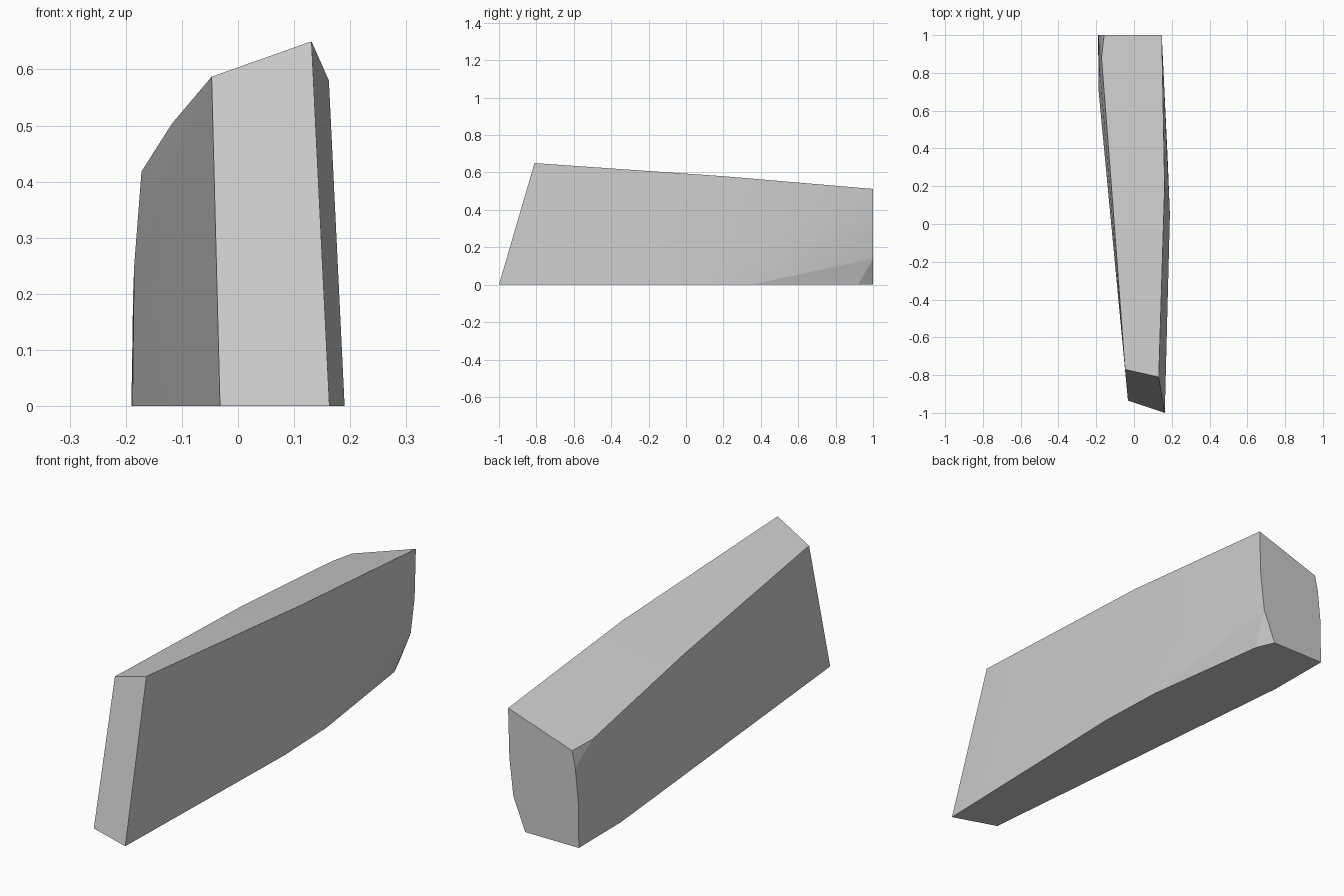
import bpy, bmesh, math

if "Cube" in bpy.data.objects:
    bpy.data.objects.remove(bpy.data.objects["Cube"])

# Corner points of the convex block, grouped by edge line, front to back
bottom_left = [(-0.032, -0.935, 0), (-0.188, 0.71, 0), (-0.19, 1, 0)]
bottom_right = [(0.163, -1, 0), (0.19, 0.05, 0), (0.178, 0.35, 0),
                (0.10, 0.92, 0), (0.065, 1, 0)]
top_left = [(-0.047, -0.77, 0.587), (-0.118, 0.18, 0.503),
            (-0.172, 0.88, 0.418), (-0.158, 1, 0.41)]
top_right = [(0.131, -0.81, 0.65), (0.162, 0.2, 0.58), (0.147, 1, 0.512)]
# Rounding of the rear right flank and the rear left edge
right_flank = [(0.157, 0.68, 0.13), (0.152, 0.85, 0.27),
               (0.141, 1, 0.30), (0.122, 1, 0.14)]
left_flank = [(-0.185, 0.85, 0.25), (-0.173, 1, 0.34), (-0.187, 1, 0.2)]

bm = bmesh.new()
for p in bottom_left + bottom_right + top_left + top_right + right_flank + left_flank:
    bm.verts.new(p)
hull = bmesh.ops.convex_hull(bm, input=bm.verts[:])
loose = [v for v in bm.verts if not v.link_faces]
bmesh.ops.delete(bm, geom=loose, context='VERTS')

# Merge the flat areas into clean polygons
bmesh.ops.dissolve_limit(bm, angle_limit=math.radians(0.8),
                         verts=bm.verts[:], edges=bm.edges[:])
bmesh.ops.recalc_face_normals(bm, faces=bm.faces[:])

mesh = bpy.data.meshes.new("tapered_block")
bm.to_mesh(mesh)
bm.free()
block = bpy.data.objects.new("tapered_block", mesh)
bpy.context.collection.objects.link(block)

# Plain grey finish
grey = bpy.data.materials.new("light_grey")
grey.diffuse_color = (0.6, 0.6, 0.6, 1)
grey.use_nodes = True
grey.node_tree.nodes["Principled BSDF"].inputs["Base Color"].default_value = grey.diffuse_color
mesh.materials.append(grey)

# Soft flanks with sharp corners
bpy.context.view_layer.objects.active = block
block.select_set(True)
bpy.ops.object.shade_smooth_by_angle(angle=math.radians(5))
